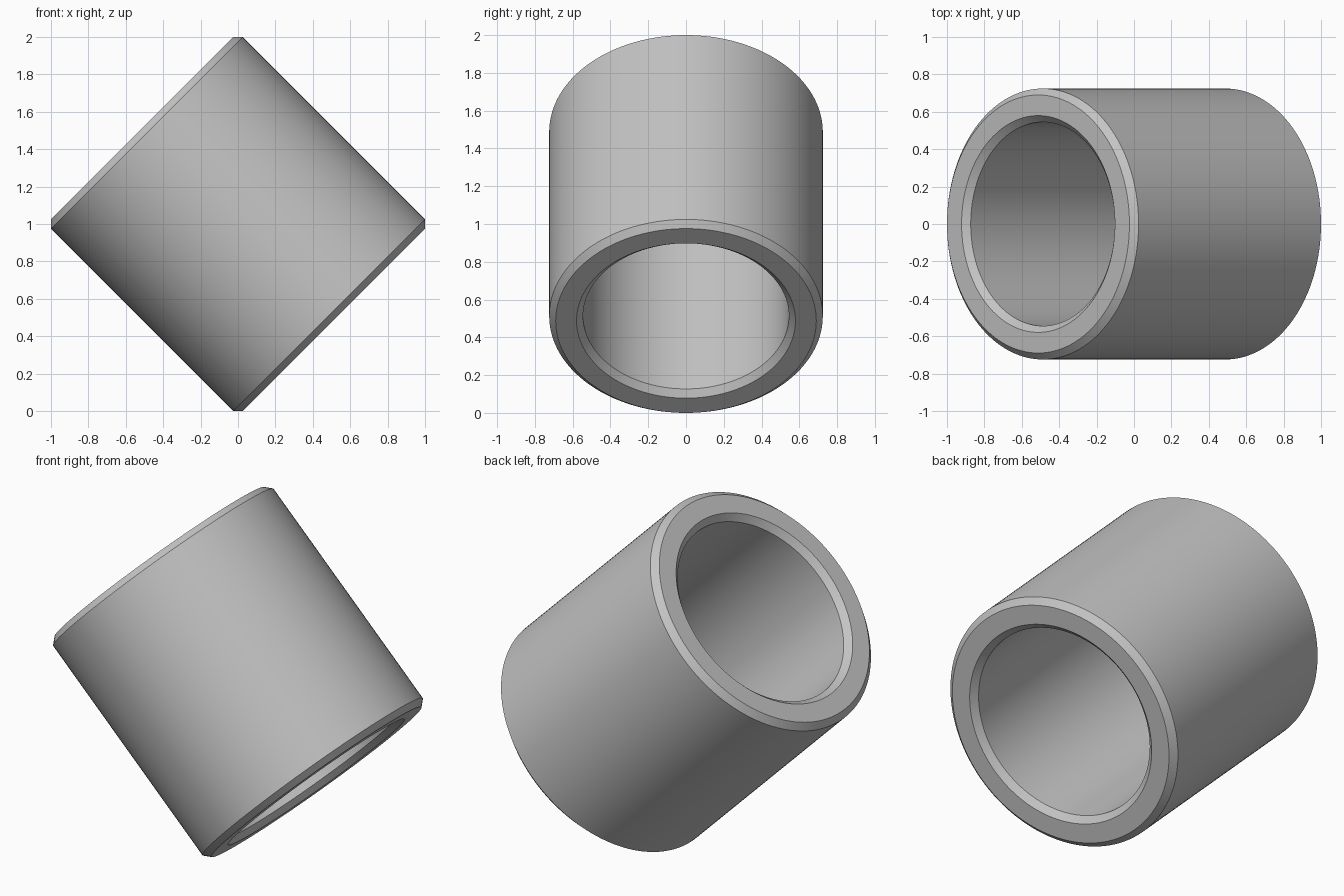
import bpy, bmesh
from math import pi, radians
from mathutils import Matrix, Vector

cube = bpy.data.objects.get("Cube")
if cube:
    bpy.data.objects.remove(cube, do_unlink=True)

# Plain grey finish
grey = bpy.data.materials.new("plain_grey")
grey.use_nodes = True
colour = (0.55, 0.55, 0.55, 1)
grey.diffuse_color = colour
grey.node_tree.nodes["Principled BSDF"].inputs["Base Color"].default_value = colour

OUTER, BORE, HALF, CHAMFER, SIDES = 0.7243, 0.545, 0.7243, 0.0345, 128

# Closed wall section (radius, height), chamfered at all four corners
upper = [(BORE, HALF - CHAMFER), (BORE + CHAMFER, HALF),
         (OUTER - CHAMFER, HALF), (OUTER, HALF - CHAMFER)]
section = upper + [(r, -z) for r, z in reversed(upper)]

# Spin the section into a tube
bm = bmesh.new()
verts = [bm.verts.new((r, 0, z)) for r, z in section]
edges = [bm.edges.new((verts[i - 1], verts[i])) for i in range(len(verts))]
bmesh.ops.spin(bm, geom=verts + edges, cent=(0, 0, 0), axis=(0, 0, 1),
               angle=2 * pi, steps=SIDES, use_duplicate=False)
bmesh.ops.remove_doubles(bm, verts=bm.verts, dist=0.0001)
bmesh.ops.recalc_face_normals(bm, faces=bm.faces)

# Tilt the axis toward the right side and lift onto the ground
bm.transform(Matrix.Translation(Vector((0, 0, 1))) @ Matrix.Rotation(radians(-45), 4, 'Y'))
mesh = bpy.data.meshes.new("tube_sleeve")
bm.to_mesh(mesh)
bm.free()
mesh.materials.append(grey)

sleeve = bpy.data.objects.new("tube_sleeve", mesh)
bpy.context.collection.objects.link(sleeve)
bpy.ops.object.select_all(action='DESELECT')
sleeve.select_set(True)
bpy.context.view_layer.objects.active = sleeve
bpy.ops.object.shade_smooth_by_angle(angle=radians(30))
